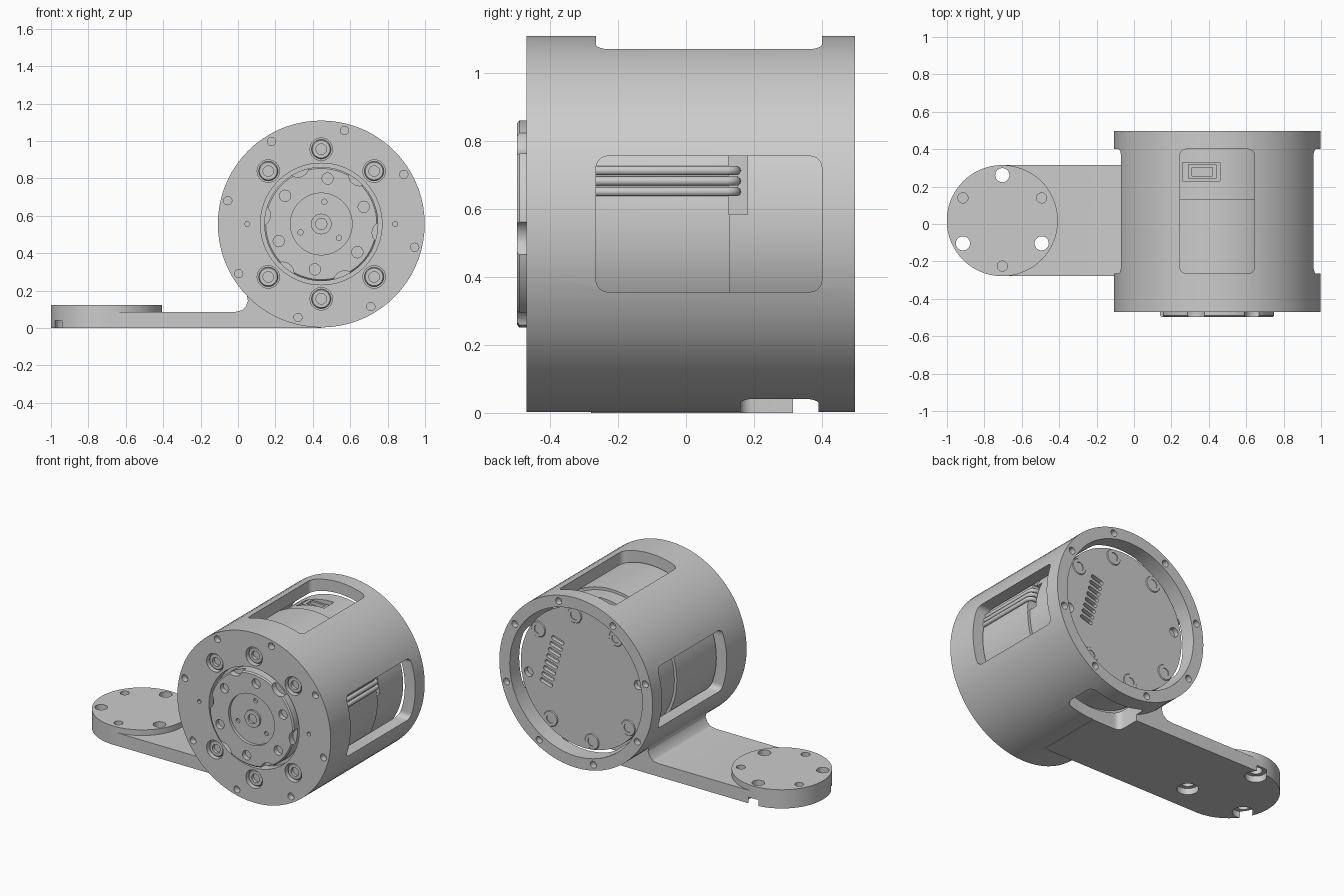
import bpy, bmesh
from math import sin, cos, pi, radians, sqrt
from mathutils import Matrix, Vector

if "Cube" in bpy.data.objects:
    bpy.data.objects.remove(bpy.data.objects["Cube"])

CX, CZ = 0.445, 0.556          # axis of the round housing


def finish(name, bm):
    bmesh.ops.remove_doubles(bm, verts=bm.verts, dist=1e-5)
    bmesh.ops.recalc_face_normals(bm, faces=bm.faces)
    me = bpy.data.meshes.new(name)
    bm.to_mesh(me)
    bm.free()
    ob = bpy.data.objects.new(name, me)
    bpy.context.collection.objects.link(ob)
    return ob


def lathe(name, prof, cx=CX, cz=CZ, n=72):
    """Revolve a closed (radius, y) profile around a y-parallel axis."""
    bm = bmesh.new()
    rings = [[bm.verts.new((cx + r * cos(2 * pi * i / n), y, cz + r * sin(2 * pi * i / n)))
              for i in range(n)] for r, y in prof]
    for k in range(len(rings)):
        a, b = rings[k], rings[(k + 1) % len(rings)]
        if prof[k][0] == 0 and prof[(k + 1) % len(prof)][0] == 0:
            continue
        for i in range(n):
            j = (i + 1) % n
            bm.faces.new((a[i], a[j], b[j], b[i]))
    return finish(name, bm)


def cyl(name, axis, c, r, length, n=24):
    bm = bmesh.new()
    bmesh.ops.create_cone(bm, cap_ends=True, segments=n, radius1=r, radius2=r, depth=length)
    rot = Matrix.Rotation(pi / 2, 4, 'X') if axis == 'Y' else Matrix()
    bm.transform(Matrix.Translation(c) @ rot)
    return finish(name, bm)


def box(name, c, size, tilt=0, round_axis=None, r=0.035):
    bm = bmesh.new()
    bmesh.ops.create_cube(bm, size=1)
    bm.transform(Matrix.Diagonal((*size, 1)))
    if round_axis is not None:
        es = [e for e in bm.edges
              if abs((e.verts[0].co - e.verts[1].co).normalized()[round_axis]) > 0.9]
        bmesh.ops.bevel(bm, geom=es, offset=r, segments=5, profile=0.5, affect='EDGES')
    bm.transform(Matrix.Translation(c) @ Matrix.Rotation(tilt, 4, 'Y'))
    return finish(name, bm)


def boolean(ob, others, op='DIFFERENCE'):
    bpy.context.view_layer.objects.active = ob
    for o in others:
        m = ob.modifiers.new("bool", 'BOOLEAN')
        m.operation, m.object, m.solver = op, o, 'EXACT'
        bpy.ops.object.modifier_apply(modifier=m.name)
        bpy.data.objects.remove(o)


def polar(r, deg, y):
    return Vector((CX + r * cos(radians(deg)), y, CZ + r * sin(radians(deg))))


def drill(r, deg, y, rad, depth):
    return cyl("cutter", 'Y', polar(r, deg, y), rad, depth * 2)


def bottom_window():
    return box("cutter", (CX, 0.275, 0.0), (0.4, 0.23, 0.4), round_axis=2)


# Housing: open-backed tube with a front plate
housing = lathe("housing", [(0.553, -0.47), (0.553, 0.4975), (0.478, 0.4975),
                            (0.478, -0.40), (0.325, -0.40), (0.325, -0.47)])
BOLTS = (45, 90, 135, 225, 270, 315)
cuts = [box("cutter", (CX, 0.0675, CZ + 0.5), (0.4, 0.665, 0.4), round_axis=2), bottom_window()]
cuts += [box("cutter", (CX + s * 0.5, 0.0675, CZ), (0.4, 0.665, 0.4), round_axis=0) for s in (-1, 1)]
cuts += [drill(0.515, 31 + 45 * i, y, 0.022, 0.04) for i in range(8) for y in (-0.47, 0.4975)]
cuts += [drill(0.4, a, -0.47, 0.06, 0.035) for a in BOLTS]
cuts += [drill(0.395, a, -0.47, 0.013, 0.02) for a in (0, 180)]
boolean(housing, cuts)


# Screws in the front plate and on the motor's back cover
def screw(name, p, d):
    y = p.y
    return lathe(name, [(0, y + d * 0.025), (0.028, y + d * 0.025), (0.028, y), (0.047, y),
                        (0.052, y + d * 0.006), (0.052, y + d * 0.05), (0, y + d * 0.05)],
                 p.x, p.z, 24)


parts = [housing]
for i, a in enumerate(BOLTS):
    parts.append(screw(f"front_screw_{i}", polar(0.4, a, -0.455), 1))
    parts.append(screw(f"back_screw_{i}", polar(0.4, a - 9, 0.425), -1))

# Motor body with a stepped rear cover, vents, connector pocket and cable slot
motor = lathe("motor_body", [(0, -0.41), (0.47, -0.41), (0.47, 0.13), (0.452, 0.13),
                             (0.452, 0.42), (0, 0.42)])
cuts = [box("cutter", (0.36, 0.28, CZ + 0.45), (0.2, 0.1, 0.12)),
        box("cutter", (CX + 0.45, 0.153, 0.672), (0.14, 0.055, 0.175))]
t = radians(15.5)
for i in range(8):
    s = (i - 3.5) * 0.044
    cuts.append(box("cutter", (CX + 0.227 - s * sin(t), 0.42, CZ + 0.05 + s * cos(t)),
                    (0.09, 0.05, 0.027), -t, 1, 0.012))
cuts += [drill(0.4, a - 9, 0.42, 0.03, 0.03) for a in (0, 180)]
boolean(motor, cuts)
parts.append(motor)

# Connector in the top pocket
plug = box("connector", (0.365, 0.28, CZ + 0.405), (0.15, 0.075, 0.05))
boolean(plug, [box("cutter", (0.365, 0.28, CZ + 0.43), (0.11, 0.045, 0.04))])
parts.append(plug)

# Output hub: scalloped disc with a recessed centre
hub = lathe("output_hub", [(0, -0.475), (0.03, -0.475), (0.03, -0.49), (0.055, -0.49),
                           (0.055, -0.478), (0.165, -0.478), (0.165, -0.4975), (0.297, -0.4975),
                           (0.305, -0.49), (0.305, -0.40), (0, -0.40)])
cuts = [drill(0.245, 22 + 60 * i, -0.4975, 0.03, 0.03) for i in range(6)]
cuts += [drill(0.335, 52 + 60 * i, -0.4975, 0.06, 0.04) for i in range(6)]
cuts += [drill(0.12, 82 + 120 * i, -0.478, 0.014, 0.015) for i in range(3)]
boolean(hub, cuts)
parts.append(hub)

# Mounting arm: side profile with a fillet into the housing, extruded in y
prof = [(-0.705, 0), (CX, 0)]
prof += [(CX + 0.515 * cos(radians(a)), CZ + 0.515 * sin(radians(a))) for a in range(-92, -139, -6)]
prof += [(0.048, 0.172), (0.053, 0.145), (0.042, 0.115), (0.02, 0.094), (-0.02, 0.085), (-0.705, 0.085)]
bm = bmesh.new()
f = bm.faces.new([bm.verts.new((x, 0.018 - 0.2965, z)) for x, z in prof])
ext = bmesh.ops.extrude_face_region(bm, geom=[f])
bmesh.ops.translate(bm, vec=(0, 0.593, 0), verts=[v for v in ext["geom"] if isinstance(v, bmesh.types.BMVert)])
arm = finish("mounting_arm", bm)
PX, PY = -0.704, 0.018
boolean(arm, [cyl("pad", 'Z', (PX, PY, 0.061), 0.297, 0.122, 72)], 'UNION')

# Pad holes: three counterbored through holes, three small blind ones
cuts = [bottom_window()]
for i in range(3):
    a, b = radians(90 + 120 * i), radians(30 + 120 * i)
    x, y = PX + 0.243 * cos(a), PY + 0.243 * sin(a)
    cuts.append(cyl("cutter", 'Z', (x, y, 0.06), 0.038, 0.3))
    cuts.append(cyl("cutter", 'Z', (x, y, -0.01), 0.064, 0.1))
    cuts.append(cyl("cutter", 'Z', (PX + 0.243 * cos(b), PY + 0.243 * sin(b), 0.122), 0.027, 0.12))
boolean(arm, cuts)
parts.append(arm)

# Three cables along the motor, bending into the slot
cu = bpy.data.curves.new("cables", 'CURVE')
cu.dimensions, cu.bevel_depth, cu.bevel_resolution, cu.use_fill_caps = '3D', 0.014, 3, True
for dz in (0.095, 0.126, 0.157):
    x = CX + sqrt(0.47 ** 2 - dz ** 2) + 0.006
    pts = [(x, -0.3), (x, 0.12), (x - 0.006, 0.138), (x - 0.022, 0.147), (x - 0.09, 0.148)]
    sp = cu.splines.new('POLY')
    sp.points.add(len(pts) - 1)
    for p, (px, py) in zip(sp.points, pts):
        p.co = (px, py, CZ + dz, 1)
bpy.context.collection.objects.link(bpy.data.objects.new("cables", cu))

# Smooth round surfaces, keep machined edges crisp
bpy.ops.object.select_all(action='DESELECT')
for o in parts:
    o.select_set(True)
bpy.context.view_layer.objects.active = housing
bpy.ops.object.shade_smooth_by_angle(angle=radians(30))
